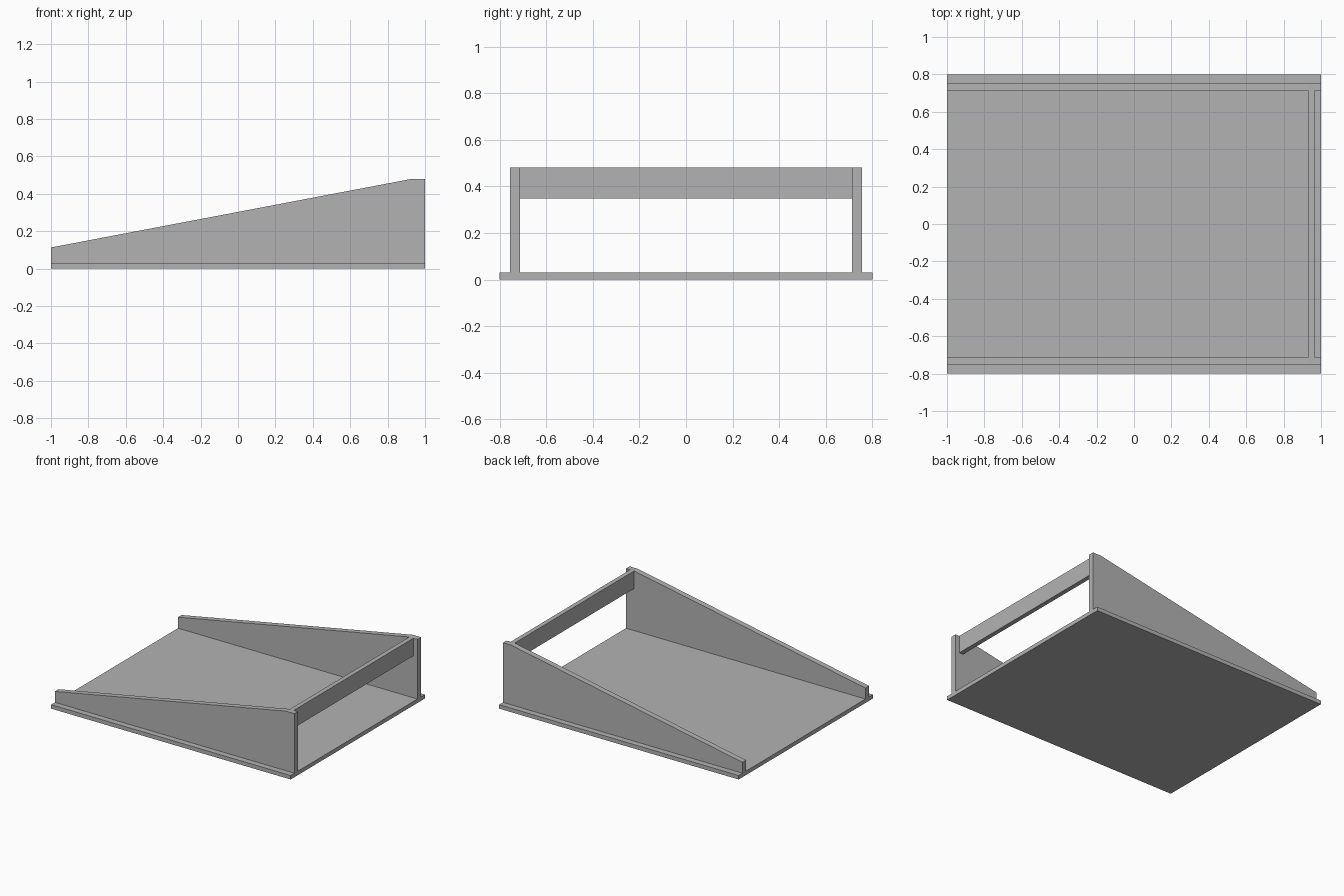
import bpy
import bmesh

if "Cube" in bpy.data.objects:
    bpy.data.objects.remove(bpy.data.objects["Cube"])

grey = bpy.data.materials.new("plain_grey")
grey.diffuse_color = (0.45, 0.45, 0.45, 1.0)
grey.use_nodes = True
grey.node_tree.nodes["Principled BSDF"].inputs["Base Color"].default_value = grey.diffuse_color


def extrude_profile(name, profile, y0, y1):
    """Extrude an (x, z) outline from y0 to y1."""
    bm = bmesh.new()
    face = bm.faces.new([bm.verts.new((x, y0, z)) for x, z in profile])
    ext = bmesh.ops.extrude_face_region(bm, geom=[face])
    moved = [g for g in ext["geom"] if isinstance(g, bmesh.types.BMVert)]
    bmesh.ops.translate(bm, verts=moved, vec=(0, y1 - y0, 0))
    bmesh.ops.recalc_face_normals(bm, faces=bm.faces)
    mesh = bpy.data.meshes.new(name)
    bm.to_mesh(mesh)
    bm.free()
    mesh.materials.append(grey)
    obj = bpy.data.objects.new(name, mesh)
    bpy.context.collection.objects.link(obj)
    return obj


def rect(x0, x1, z0, z1):
    return [(x0, z0), (x1, z0), (x1, z1), (x0, z1)]


BASE_TOP, TOP = 0.03, 0.48

# Flat base plate
extrude_profile("base_plate", rect(-1, 1, 0, BASE_TOP), -0.8, 0.8)

# Sloped side walls with a short level top at the high end
wall = [(-1, BASE_TOP), (1, BASE_TOP), (1, TOP), (0.93, TOP), (-1, 0.113)]
extrude_profile("front_side_wall", wall, -0.755, -0.712)
extrude_profile("back_side_wall", wall, 0.712, 0.755)

# Crossbar joining the walls at the high end
extrude_profile("crossbar", rect(0.932, 0.966, 0.347, TOP), -0.712, 0.712)
